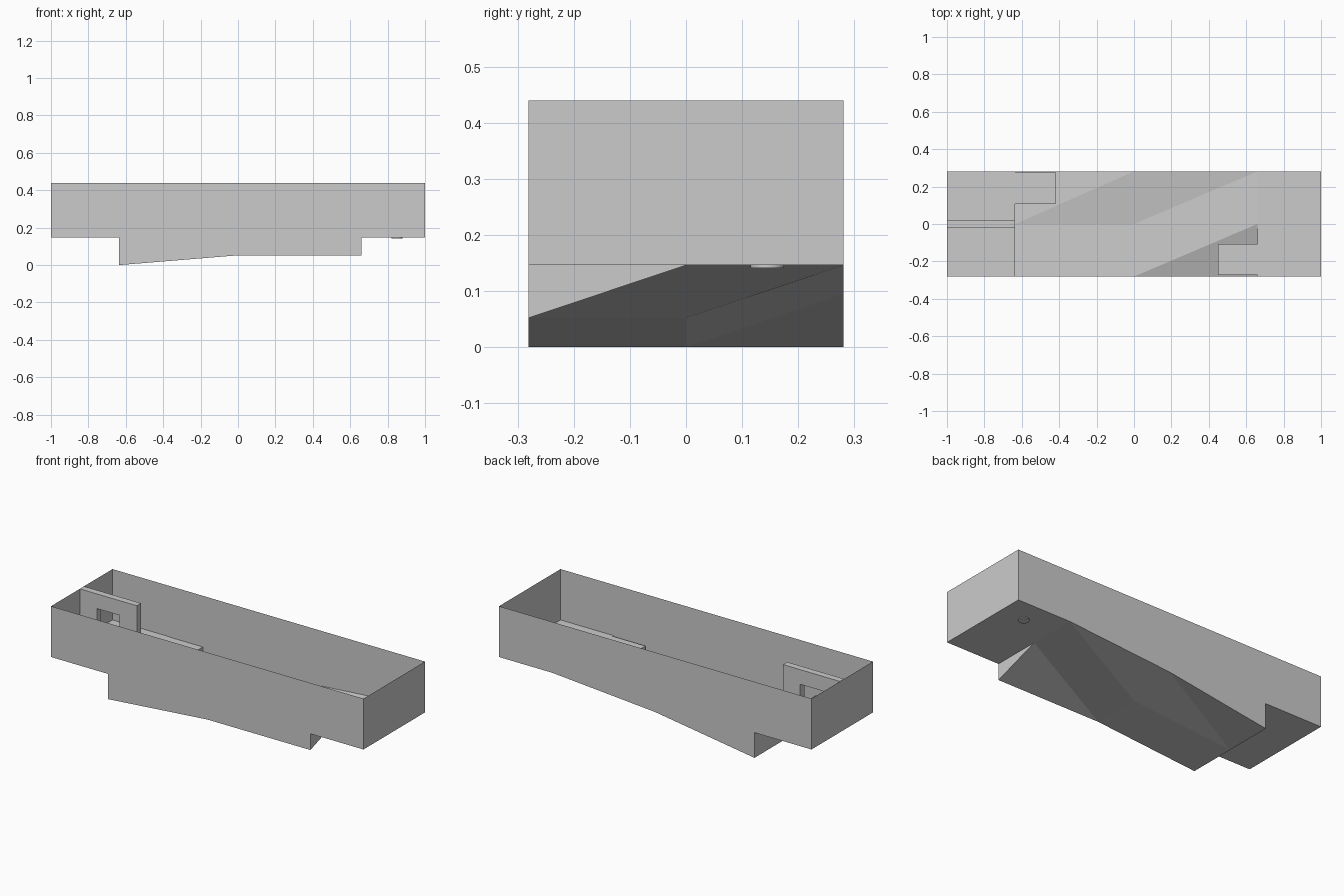
import bpy, bmesh

if "Cube" in bpy.data.objects:
    bpy.data.objects.remove(bpy.data.objects["Cube"])

X, Y, TOP, DECK = 1.0, 0.281, 0.44, 0.146
DEEP_X, STEP_X = -0.635, 0.66


def finish(name, bm):
    me = bpy.data.meshes.new(name)
    bm.to_mesh(me)
    bm.free()
    ob = bpy.data.objects.new(name, me)
    bpy.context.collection.objects.link(ob)
    return ob


def box(name, x0, x1, y0, y1, z0, z1):
    bm = bmesh.new()
    bmesh.ops.create_cube(bm, size=1)
    for v in bm.verts:
        v.co = ((x0 + x1) / 2 + v.co.x * (x1 - x0),
                (y0 + y1) / 2 + v.co.y * (y1 - y0),
                (z0 + z1) / 2 + v.co.z * (z1 - z0))
    return finish(name, bm)


# open-topped shell: floor lofted through three long profiles, plus thin walls
def floor_profile(y, mid_z, end_z):
    return [(-X, y, DECK), (DEEP_X, y, DECK), (DEEP_X, y, 0), (0, y, mid_z),
            (STEP_X, y, end_z), (STEP_X, y, DECK), (X, y, DECK)]


bm = bmesh.new()
rows = [[bm.verts.new(p) for p in floor_profile(*r)]
        for r in ((-Y, 0.052, 0.052), (0, 0.052, DECK), (Y, 0.095, DECK))]
for a, b in zip(rows, rows[1:]):
    for i in range(len(a) - 1):
        bm.faces.new((a[i], b[i + 1], a[i + 1]))
        bm.faces.new((a[i], b[i], b[i + 1]))

# side walls follow the stepped floor edge
for row in (rows[0], rows[2]):
    y = row[0].co.y
    tops = [bm.verts.new((x, y, TOP)) for x in (-X, DEEP_X, 0, STEP_X, X)]
    bm.faces.new((row[0], row[1], tops[1], tops[0]))
    bm.faces.new((row[1], row[2], row[3], tops[2], tops[1]))
    bm.faces.new((row[3], row[4], row[5], tops[3], tops[2]))
    bm.faces.new((row[5], row[6], tops[4], tops[3]))

# end walls
for i, x in ((0, -X), (6, X)):
    a, b = bm.verts.new((x, -Y, TOP)), bm.verts.new((x, Y, TOP))
    bm.faces.new((rows[0][i], rows[1][i], rows[2][i], b, a))
bmesh.ops.remove_doubles(bm, verts=bm.verts, dist=1e-4)
bmesh.ops.dissolve_degenerate(bm, edges=bm.edges, dist=1e-4)
bmesh.ops.recalc_face_normals(bm, faces=bm.faces)
finish("basin_shell", bm)

# thin platforms reaching out from each deck
box("left_platform", DEEP_X, -0.42, 0.107, 0.278, DECK - 0.025, DECK)
box("right_platform", 0.45, STEP_X, -0.272, -0.106, DECK - 0.025, DECK)

# dividing wall with a doorway, extruded from one profile
bm = bmesh.new()
profile = [(-0.999, DECK), (-0.89, DECK), (-0.89, 0.355), (-0.745, 0.355),
           (-0.745, DECK), (DEEP_X, DECK), (DEEP_X, TOP), (-0.999, TOP)]
face = bm.faces.new([bm.verts.new((x, -0.018, z)) for x, z in profile])
out = bmesh.ops.extrude_face_region(bm, geom=[face], use_keep_orig=True)
for v in out["geom"]:
    if isinstance(v, bmesh.types.BMVert):
        v.co.y = 0.02
bmesh.ops.recalc_face_normals(bm, faces=bm.faces)
finish("dividing_wall", bm)

# round plate set in the right deck
bpy.ops.mesh.primitive_cylinder_add(vertices=32, radius=0.03, depth=0.008,
                                    location=(0.85, 0.145, 0.145))
plate = bpy.context.object
plate.name = "floor_plate"
bpy.ops.object.shade_smooth_by_angle()
